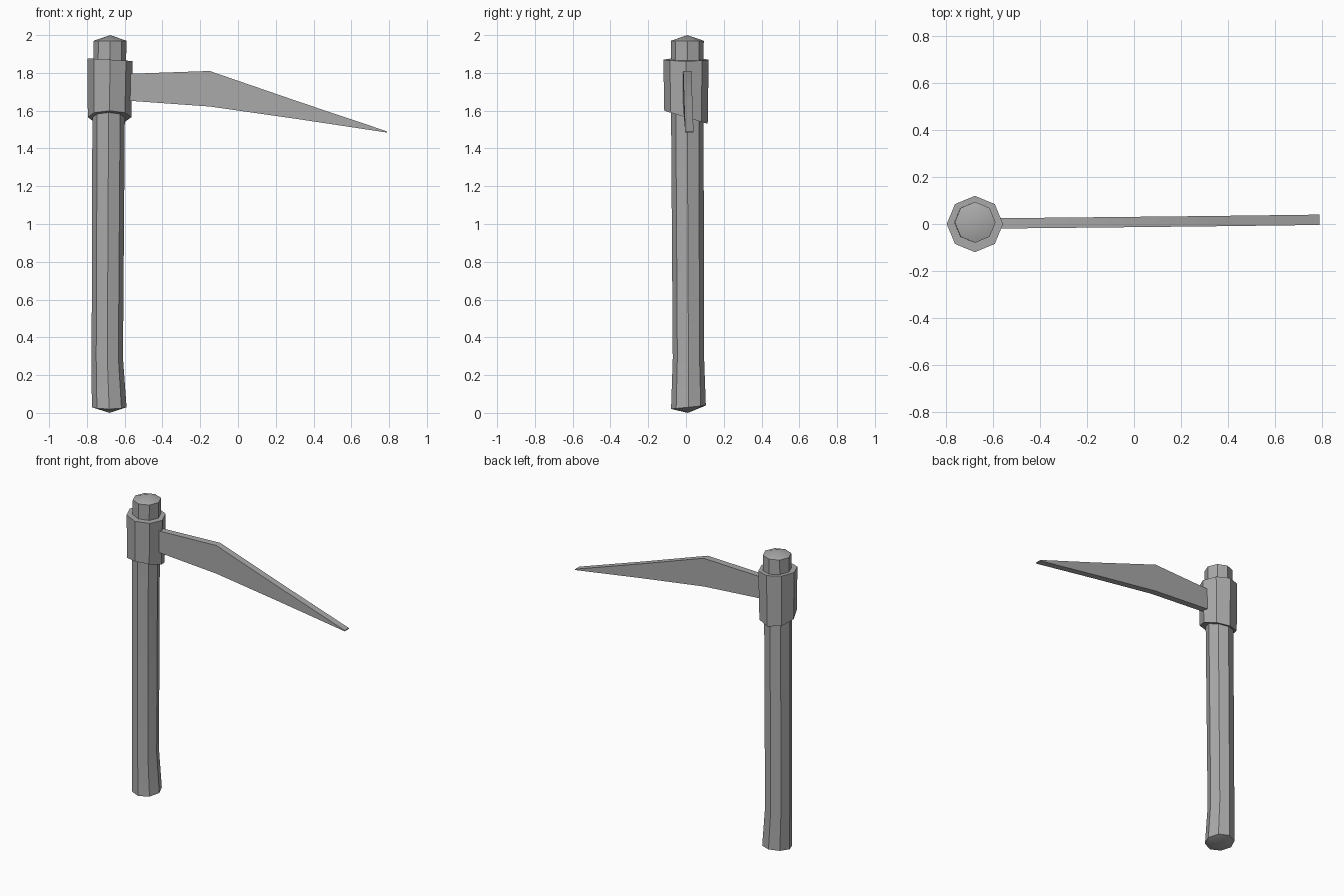
import bpy, bmesh, math
from math import sin, cos, pi

cube = bpy.data.objects.get("Cube")
if cube:
    bpy.data.objects.remove(cube)

grey = bpy.data.materials.new("plain grey")
grey.use_nodes = True
grey.diffuse_color = (0.4, 0.4, 0.4, 1)
grey.node_tree.nodes["Principled BSDF"].inputs["Base Color"].default_value = (0.4, 0.4, 0.4, 1)


def octagon(cx, cy, r, z, tilt_x=0, tilt_y=0):
    """Ring of eight points whose height can lean along x and y."""
    ring = []
    for i in range(8):
        dx, dy = r * cos(i * pi / 4), r * sin(i * pi / 4)
        ring.append((cx + dx, cy + dy, z + tilt_x * dx + tilt_y * dy))
    return ring


def loft(name, rings, tips=None, closed=False):
    """Skin between rings; end in points, flat caps, or wrap round."""
    bm = bmesh.new()
    loops = [[bm.verts.new(p) for p in ring] for ring in rings]
    pairs = list(zip(loops, loops[1:]))
    if closed:
        pairs.append((loops[-1], loops[0]))
    n = len(loops[0])
    for a, b in pairs:
        for i in range(n):
            j = (i + 1) % n
            bm.faces.new((a[i], a[j], b[j], b[i]))
    if tips:
        for loop, tip in zip((loops[0], loops[-1]), tips):
            point = bm.verts.new(tip)
            for i in range(n):
                bm.faces.new((loop[i], loop[(i + 1) % n], point))
    elif not closed:
        bm.faces.new(loops[0])
        bm.faces.new(loops[-1])
    bmesh.ops.recalc_face_normals(bm, faces=bm.faces)
    mesh = bpy.data.meshes.new(name)
    bm.to_mesh(mesh)
    bm.free()
    mesh.materials.append(grey)
    obj = bpy.data.objects.new(name, mesh)
    bpy.context.collection.objects.link(obj)
    bpy.ops.object.select_all(action='DESELECT')
    obj.select_set(True)
    bpy.context.view_layer.objects.active = obj
    bpy.ops.object.shade_smooth_by_angle(angle=math.radians(30))
    return obj


# Eight-sided shaft with a kicked-out foot and pointed ends
loft("handle", [
    octagon(-0.682, 0.013, 0.092, 0.03, tilt_y=0.1),
    octagon(-0.692, 0.013, 0.083, 0.29),
    octagon(-0.685, 0.007, 0.086, 1.6),
    octagon(-0.677, 0.007, 0.087, 1.97),
], tips=[(-0.68, 0.01, 0), (-0.677, 0.007, 2)])

# Collar sleeve, with a lower rim that drops towards the back
loft("collar", [
    octagon(-0.68, 0.0, 0.115, 1.565, tilt_y=-0.3),
    octagon(-0.678, 0.0, 0.12, 1.87, tilt_x=-0.06),
    octagon(-0.678, 0.005, 0.08, 1.87, tilt_x=-0.06),
    octagon(-0.68, 0.005, 0.08, 1.565, tilt_y=-0.3),
], closed=True)

# Blade stations: x, centre y, bottom z, top z
stations = [(-0.64, 0.002, 1.657, 1.793), (-0.15, 0.007, 1.622, 1.81),
            (0.32, 0.012, 1.555, 1.648), (0.79, 0.018, 1.484, 1.49)]
half = 0.022
loft("blade", [[(x, y - half, lo), (x, y + half, lo), (x, y + half, hi), (x, y - half, hi)]
               for x, y, lo, hi in stations])
